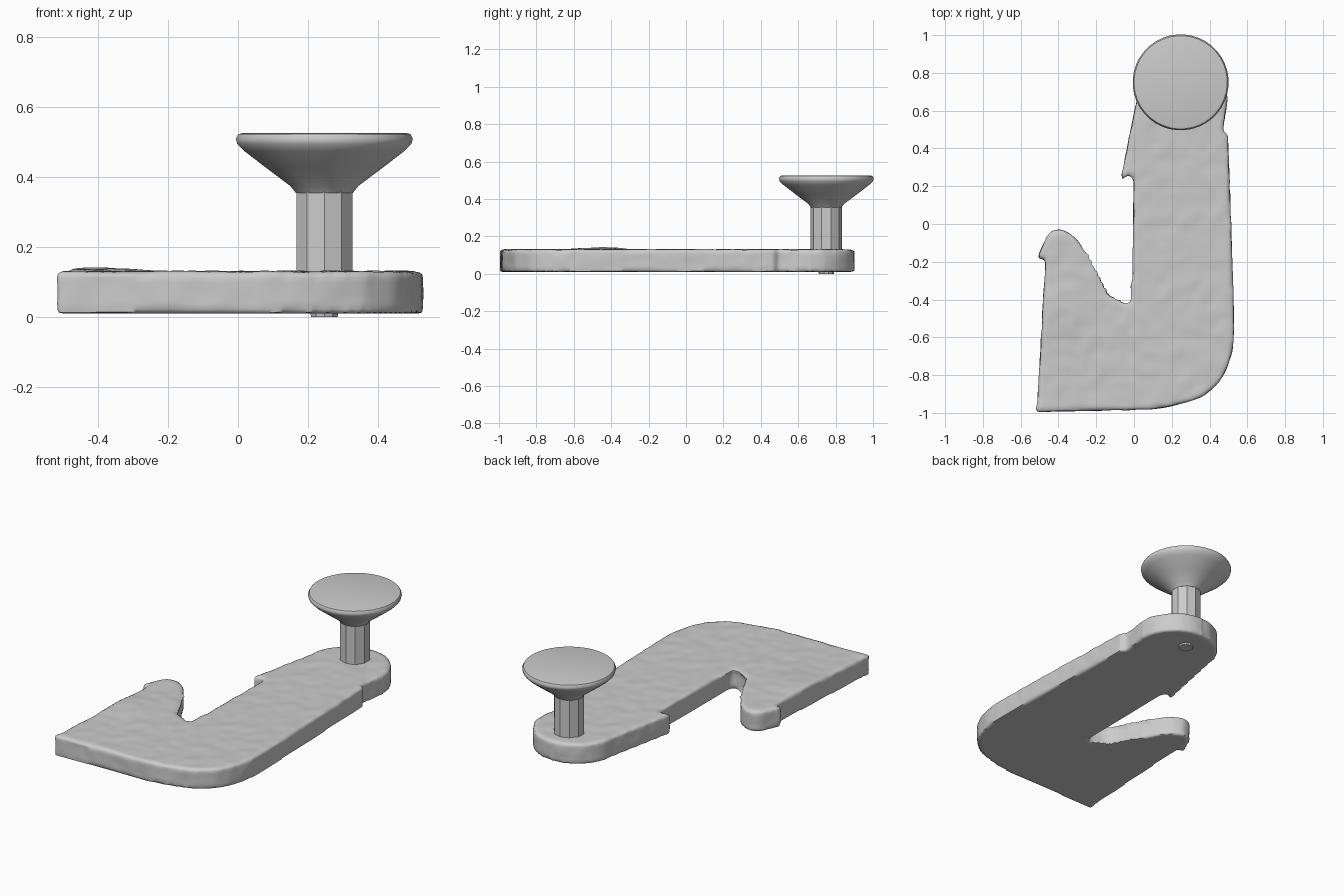
import bpy, bmesh, math
from mathutils import Vector, noise

cube = bpy.data.objects.get("Cube")
if cube:
    bpy.data.objects.remove(cube, do_unlink=True)

grey = bpy.data.materials.new("plain grey")
grey.use_nodes = True
grey.diffuse_color = (0.6, 0.6, 0.6, 1)
grey.node_tree.nodes["Principled BSDF"].inputs["Base Color"].default_value = (0.6, 0.6, 0.6, 1)

PEG = Vector((0.247, 0.75, 0))
BASE, TOP = 0.01, 0.13


def finish(bm, name):
    bmesh.ops.recalc_face_normals(bm, faces=bm.faces)
    mesh = bpy.data.meshes.new(name)
    bm.to_mesh(mesh)
    bm.free()
    mesh.materials.append(grey)
    ob = bpy.data.objects.new(name, mesh)
    bpy.context.collection.objects.link(ob)
    return ob


def smooth(ob, degrees):
    bpy.ops.object.select_all(action='DESELECT')
    ob.select_set(True)
    bpy.context.view_layer.objects.active = ob
    bpy.ops.object.shade_smooth_by_angle(angle=math.radians(degrees))


def rounded(corners, steps=8):
    """Round each (x, y, cut) corner with a quadratic curve."""
    out = []
    for i, (x, y, cut) in enumerate(corners):
        p = Vector((x, y))
        a = p + (Vector(corners[i - 1][:2]) - p).normalized() * cut
        b = p + (Vector(corners[(i + 1) % len(corners)][:2]) - p).normalized() * cut
        for k in range(steps + 1):
            t = k / steps
            out.append(a * (1 - t) ** 2 + p * 2 * t * (1 - t) + b * t * t)
    return out


# Flat hook: rounded outline, extruded and softened around the rim
outline = rounded([
    (-0.535, -0.995, 0.04), (0.2, -0.98, 0.18), (0.44, -0.88, 0.12),
    (0.53, -0.68, 0.12), (0.525, -0.3, 0.15), (0.495, 0.5, 0.05)])
outline += [Vector((0.255 + 0.24 * math.cos(a), 0.66 + 0.24 * math.sin(a)))
            for a in [math.pi * k / 24 for k in range(25)]]
outline += rounded([
    (0.0, 0.3, 0.1), (-0.01, -0.43, 0.045), (-0.13, -0.405, 0.07),
    (-0.2, -0.27, 0.06), (-0.31, -0.05, 0.09), (-0.44, -0.015, 0.07),
    (-0.53, -0.22, 0.09)])
bm = bmesh.new()
face = bm.faces.new([bm.verts.new((p.x, p.y, BASE)) for p in outline])
up = bmesh.ops.extrude_face_region(bm, geom=[face])
bmesh.ops.translate(bm, vec=(0, 0, TOP - BASE),
                    verts=[g for g in up["geom"] if isinstance(g, bmesh.types.BMVert)])
bmesh.ops.recalc_face_normals(bm, faces=bm.faces)
hook = finish(bm, "hook_plate")
bevel = hook.modifiers.new("rim", 'BEVEL')
bevel.width = 0.035
bevel.segments = 4
bevel.limit_method = 'ANGLE'
bevel.angle_limit = math.radians(60)
remesh = hook.modifiers.new("skin", 'REMESH')
remesh.mode = 'VOXEL'
remesh.voxel_size = 0.015
bpy.ops.object.select_all(action='DESELECT')
hook.select_set(True)
bpy.context.view_layer.objects.active = hook
for name in ("rim", "skin"):
    bpy.ops.object.modifier_apply(modifier=name)

# Hand-shaped surface: faint lumps and a low swell near the short arm
for v in hook.data.vertices:
    if v.co.z > BASE + 0.02:
        lump = 0.004 * noise.noise(v.co * 14)
        swell = 0.012 * math.exp(-((v.co.x + 0.42) ** 2 + (v.co.y + 0.45) ** 2) / 0.02)
        v.co += v.normal * lump
        v.co.z += swell * (v.co.z - BASE) / (TOP - BASE)
smooth(hook, 60)


def lathe(name, profile, sides):
    """Spin (radius, z) rings around the peg axis and cap both ends."""
    bm = bmesh.new()
    rings = []
    for r, z in profile:
        rings.append([bm.verts.new(PEG + Vector((
            r * math.cos(math.tau * (k + 0.5) / sides),
            r * math.sin(math.tau * (k + 0.5) / sides), z))) for k in range(sides)])
    for low, high in zip(rings, rings[1:]):
        for k in range(sides):
            n = (k + 1) % sides
            bm.faces.new((low[k], low[n], high[n], high[k]))
    bm.faces.new(rings[0][::-1])
    bm.faces.new(rings[-1])
    return finish(bm, name)


# Faceted stem, its foot just showing under the plate
stem = lathe("peg_stem", [(0.04, 0.0), (0.045, 0.03), (0.084, 0.06), (0.084, 0.38)], 10)
smooth(stem, 25)

# Flared disc head
head = lathe("peg_head", [
    (0.082, 0.355), (0.098, 0.375), (0.165, 0.425), (0.23, 0.475),
    (0.25, 0.495), (0.254, 0.51), (0.247, 0.523), (0.235, 0.526)], 40)
smooth(head, 45)
